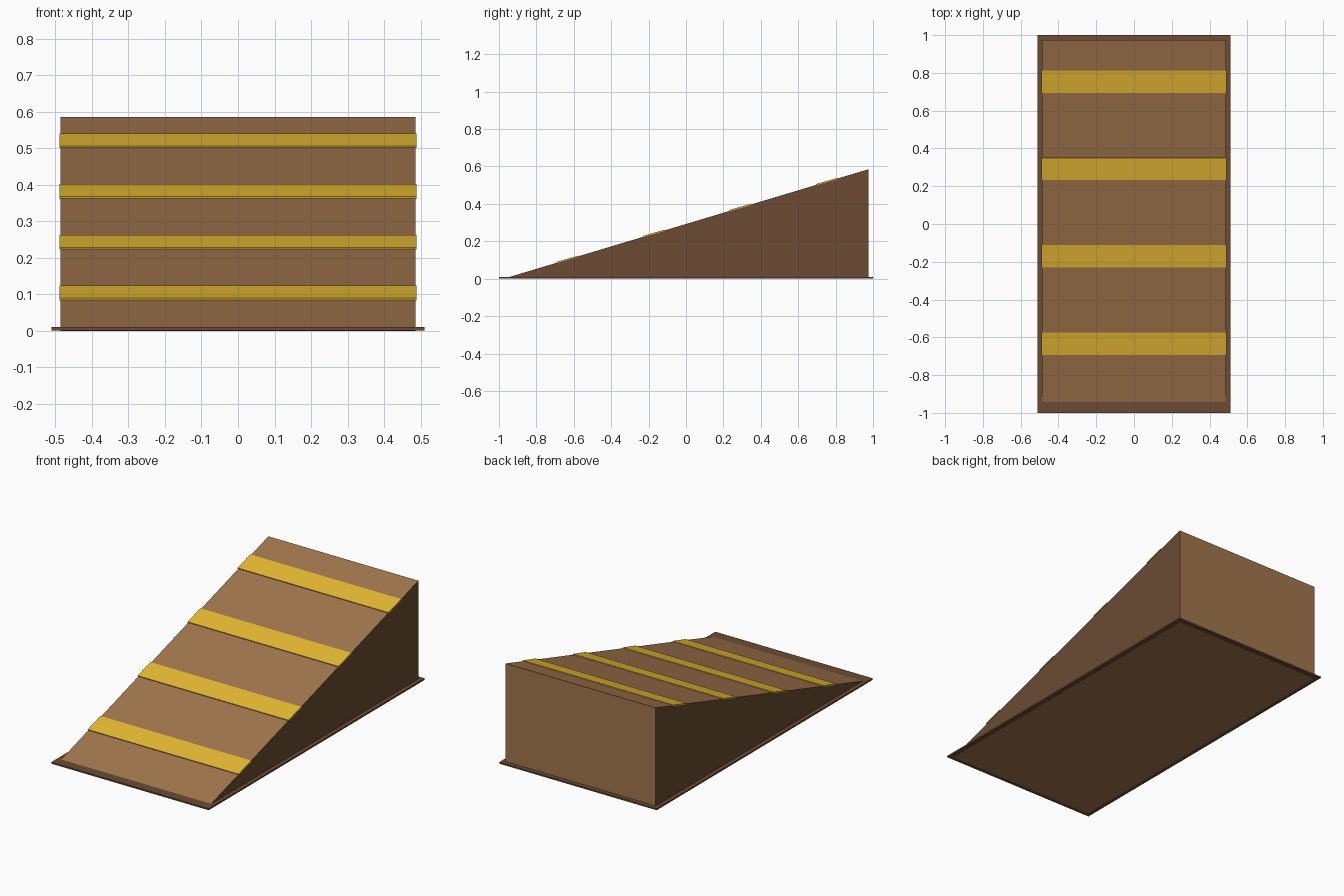
import bpy
import bmesh
import math

cube = bpy.data.objects.get("Cube")
if cube:
    bpy.data.objects.remove(cube, do_unlink=True)


def material(name, rgb):
    """Flat material from 8-bit sRGB values."""
    lin = [((c / 255 + 0.055) / 1.055) ** 2.4 for c in rgb]
    mat = bpy.data.materials.new(name)
    mat.use_nodes = True
    mat.diffuse_color = (*lin, 1)
    mat.node_tree.nodes["Principled BSDF"].inputs["Base Color"].default_value = (*lin, 1)
    return mat


wood = material("wood brown", (162, 118, 77))
dark_wood = material("dark brown", (107, 75, 51))
yellow = material("grip yellow", (232, 187, 51))


def prism(name, profile, half_width, mats):
    """Extrude a (y, z) profile along x."""
    bm = bmesh.new()
    face = bm.faces.new([bm.verts.new((-half_width, y, z)) for y, z in profile])
    ext = bmesh.ops.extrude_face_region(bm, geom=[face])
    verts = [v for v in ext["geom"] if isinstance(v, bmesh.types.BMVert)]
    bmesh.ops.translate(bm, verts=verts, vec=(2 * half_width, 0, 0))
    bmesh.ops.recalc_face_normals(bm, faces=bm.faces)
    mesh = bpy.data.meshes.new(name)
    bm.to_mesh(mesh)
    bm.free()
    for m in mats:
        mesh.materials.append(m)
    obj = bpy.data.objects.new(name, mesh)
    bpy.context.collection.objects.link(obj)
    return obj


def box_profile(length, height):
    y, z = length / 2, height / 2
    return [(-y, -z), (y, -z), (y, z), (-y, z)]


SLOPE = 0.3          # rise per unit of run
TOE = -0.975         # where the slope reaches the ground
PLATE_TOP = 0.01
PLATE_GAP = 0.001    # lifts the plate so the wedge's underside shows

# Base plate
base = prism("base_plate", box_profile(2, PLATE_TOP - PLATE_GAP), 0.51, [dark_wood])
base.location.z = (PLATE_TOP + PLATE_GAP) / 2

# Wedge, with darker side walls
ramp = prism("ramp_wedge",
             [(TOE, 0), (-TOE, 0), (-TOE, -2 * TOE * SLOPE)],
             0.486, [wood, dark_wood])
for poly in ramp.data.polygons:
    poly.material_index = int(abs(poly.normal.x) > 0.9)

# Grip strips across the slope
for i in range(4):
    y = -0.633 + i * 0.4625
    strip = prism(f"grip_strip_{i + 1}", box_profile(0.123, 0.0065), 0.489, [yellow])
    strip.rotation_euler.x = math.radians(16)
    strip.location = (0, y, (y - TOE) * SLOPE + 0.0012)
